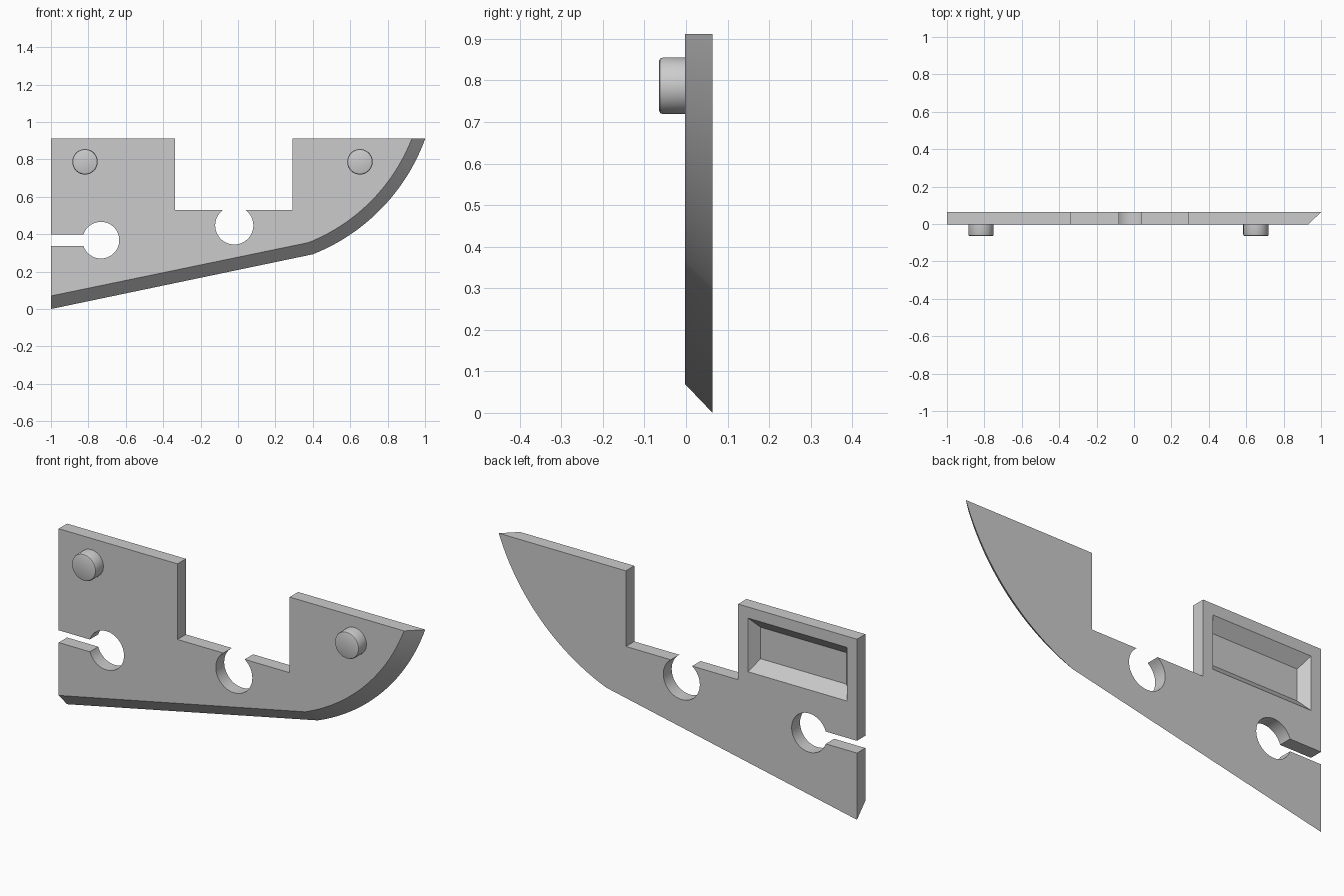
import bpy, bmesh, math
from mathutils import Matrix

if "Cube" in bpy.data.objects:
    bpy.data.objects.remove(bpy.data.objects["Cube"])

FRONT, BACK, TOP = -0.003, 0.064, 0.912

grey = bpy.data.materials.new("plain grey")
grey.use_nodes = True
grey.diffuse_color = (0.6, 0.6, 0.6, 1)
grey.node_tree.nodes["Principled BSDF"].inputs["Base Color"].default_value = (0.6, 0.6, 0.6, 1)


def arc(cx, cz, r, start, end, n):
    """Points on an arc in the xz plane, angles in radians."""
    angles = [start + (end - start) * i / n for i in range(n + 1)]
    return [(cx + r * math.cos(a), cz + r * math.sin(a)) for a in angles]


def finish(name, bm):
    bmesh.ops.recalc_face_normals(bm, faces=bm.faces)
    mesh = bpy.data.meshes.new(name)
    bm.to_mesh(mesh)
    bm.free()
    mesh.materials.append(grey)
    ob = bpy.data.objects.new(name, mesh)
    bpy.context.collection.objects.link(ob)
    return ob


def loft(name, front, back, y0, y1):
    """Solid between two outlines with matching points."""
    bm = bmesh.new()
    a = [bm.verts.new((x, y0, z)) for x, z in front]
    b = [bm.verts.new((x, y1, z)) for x, z in back]
    bm.faces.new(a)
    bm.faces.new(b[::-1])
    for i in range(len(a)):
        j = (i + 1) % len(a)
        bm.faces.new((a[i], b[i], b[j], a[j]))
    return finish(name, bm)


def select_only(ob):
    bpy.ops.object.select_all(action='DESELECT')
    ob.select_set(True)
    bpy.context.view_layer.objects.active = ob


def smooth(ob, degrees):
    select_only(ob)
    bpy.ops.object.shade_smooth_by_angle(angle=math.radians(degrees))


# Lower edge and curved nose, narrower on the front to form the chamfer
CX, CZ, R = 0.014, 1.269, 1.05


def lower_edge(inset, start_z):
    r = R - inset
    end = -math.asin((CZ - TOP) / r)
    return [(-1, start_z)] + arc(CX, CZ, r, -math.radians(68.4), end, 24)


# Square notch with a round hole opening into its floor
hx, hz, hr, floor = -0.02, 0.447, 0.102, 0.53
a = math.asin((floor - hz) / hr)
upper = [(0.291, TOP), (0.291, floor)]
upper += arc(hx, hz, hr, a, -math.pi - a, 42)
upper += [(-0.336, floor), (-0.336, TOP), (-1, TOP)]

# Side slot ending in a round hole
sx, sz, sr, half = -0.733, 0.368, 0.098, 0.031
a = math.asin(half / sr)
upper += [(-1, sz + half)]
upper += arc(sx, sz, sr, math.pi - a, a - math.pi, 46)
upper += [(-1, sz - half)]

plate = loft("plate", lower_edge(0.067, 0.07) + upper,
             lower_edge(0, 0) + upper, FRONT, BACK)


# Tapered rectangular pocket in the back
def rectangle(grow_x, grow_z):
    x0, x1, z0, z1 = -0.944 - grow_x, -0.391 + grow_x, 0.585 - grow_z, 0.856 + grow_z
    return [(x0, z0), (x1, z0), (x1, z1), (x0, z1)]


cutter = loft("pocket_cutter", rectangle(-0.036, -0.056),
              rectangle(0.0072, 0.0112), BACK - 0.05, BACK + 0.01)
cutter.hide_render = True
cut = plate.modifiers.new("pocket", 'BOOLEAN')
cut.operation = 'DIFFERENCE'
cut.solver = 'EXACT'
cut.object = cutter
select_only(plate)
bpy.ops.object.modifier_apply(modifier=cut.name)
bpy.data.objects.remove(cutter)
smooth(plate, 9)

# Round pegs on the front with softened rims
for name, x in (("right_peg", -0.818), ("left_peg", 0.652)):
    bm = bmesh.new()
    bmesh.ops.create_cone(bm, cap_ends=True, segments=48, radius1=0.068,
                          radius2=0.068, depth=0.064,
                          matrix=Matrix.Translation((x, -0.033, 0.787))
                          @ Matrix.Rotation(math.pi / 2, 4, 'X'))
    rim = [e for e in bm.edges if all(v.co.y < -0.06 for v in e.verts)]
    bmesh.ops.bevel(bm, geom=rim, offset=0.009, segments=2, profile=0.5,
                    affect='EDGES')
    smooth(finish(name, bm), 35)
